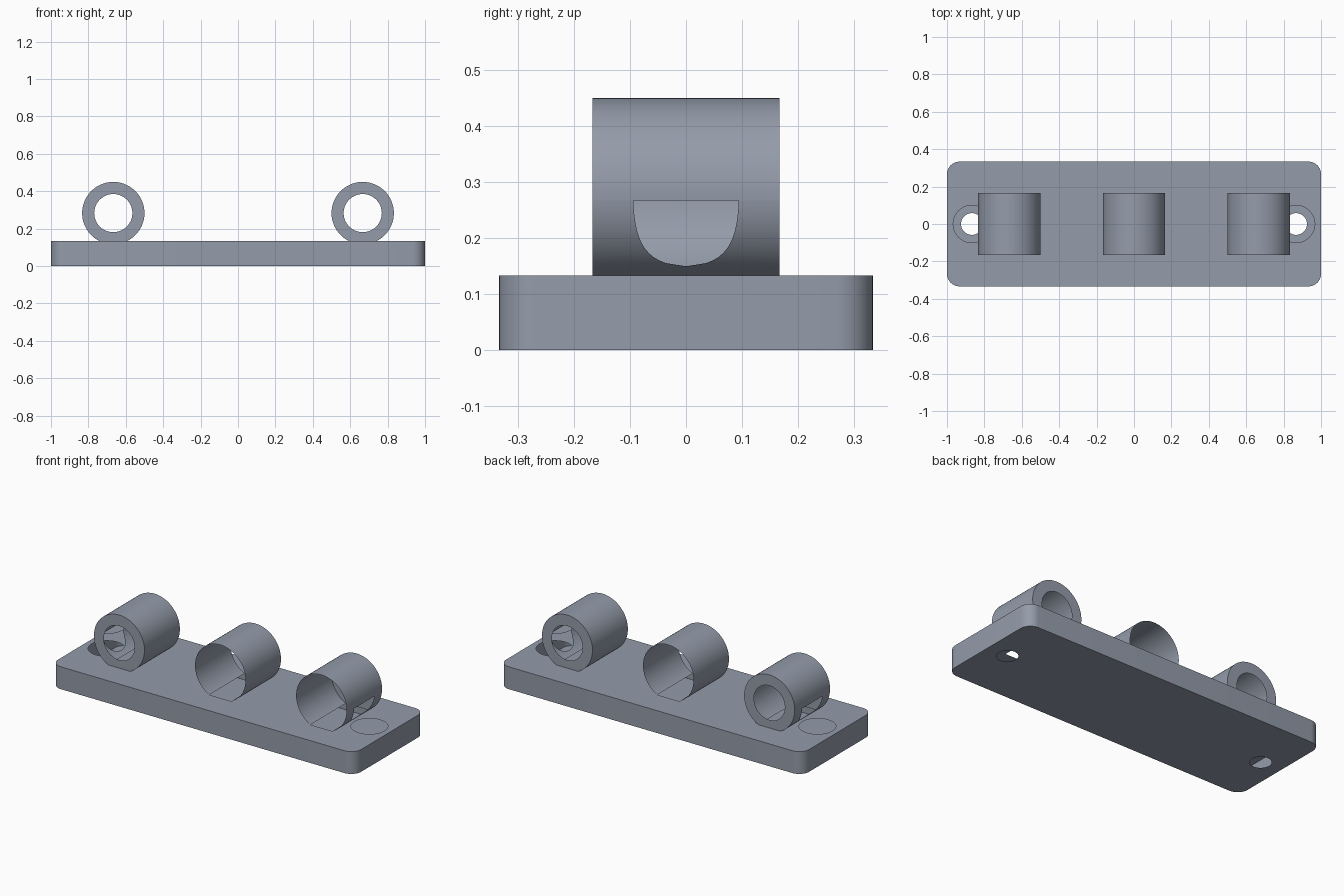
import bpy, bmesh, math
from mathutils import Vector

if "Cube" in bpy.data.objects:
    bpy.data.objects.remove(bpy.data.objects["Cube"])

# Main dimensions
HALF_X, HALF_Y, TOP, CORNER = 1.0, 1 / 3, 0.1333, 0.0667
TUBE_R, BORE_R, TUBE_Z, TUBE_H = 1 / 6, 0.102, 0.2833, 1 / 6
TUBE_X, HOLE_X, HEAD_R, HOLE_R = 0.6667, 0.8667, 0.1, 0.058
NOTCH_LOW, NOTCH_TOP = 0.15, 0.2667
FOOT = math.sqrt(TUBE_R ** 2 - (TUBE_Z - TOP) ** 2)

grey = bpy.data.materials.new("slate grey")
grey.diffuse_color = (0.296, 0.332, 0.402, 1)
grey.use_nodes = True
grey.node_tree.nodes["Principled BSDF"].inputs["Base Color"].default_value = grey.diffuse_color


def finish(name, bm):
    bmesh.ops.remove_doubles(bm, verts=bm.verts[:], dist=1e-5)
    mesh = bpy.data.meshes.new(name)
    bm.to_mesh(mesh)
    bm.free()
    mesh.materials.append(grey)
    obj = bpy.data.objects.new(name, mesh)
    bpy.context.collection.objects.link(obj)
    bpy.ops.object.select_all(action='DESELECT')
    obj.select_set(True)
    bpy.context.view_layer.objects.active = obj
    bpy.ops.object.shade_smooth_by_angle(angle=math.radians(30))
    return obj


def face(bm, pts, want):
    """Polygon whose normal points along want."""
    f = bm.faces.new([bm.verts.new(p) for p in pts])
    f.normal_update()
    if f.normal.dot(Vector(want)) < 0:
        f.normal_flip()


def panel(bm, loops, want):
    """Flat sheet: first loop is the outline, the rest are openings."""
    edges = []
    for pts in loops:
        vs = [bm.verts.new(p) for p in pts]
        edges += [bm.edges.new((vs[i - 1], vs[i])) for i in range(len(vs))]
    out = bmesh.ops.triangle_fill(bm, edges=edges, use_beauty=True,
                                  use_dissolve=False, normal=Vector(want))
    for f in out["geom"]:
        if isinstance(f, bmesh.types.BMFace):
            f.normal_update()
            if f.normal.dot(Vector(want)) < 0:
                f.normal_flip()


def circle(cx, cy, r, n=48):
    return [(cx + r * math.cos(2 * math.pi * i / n),
             cy + r * math.sin(2 * math.pi * i / n)) for i in range(n)]


def at_z(pts, z):
    return [(x, y, z) for x, y in pts]


# Base plate: hollow shell with rounded corners, screw holes and tube openings
outline = []
for k, (sx, sy) in enumerate([(1, 1), (-1, 1), (-1, -1), (1, -1)]):
    for i in range(11):
        a = math.pi / 2 * (k + i / 10)
        outline.append((sx * (HALF_X - CORNER) + CORNER * math.cos(a),
                        sy * (HALF_Y - CORNER) + CORNER * math.sin(a)))
feet = [[(x - FOOT, -TUBE_H), (x + FOOT, -TUBE_H), (x + FOOT, TUBE_H), (x - FOOT, TUBE_H)]
        for x in (-TUBE_X, 0, TUBE_X)]
ends = (-HOLE_X, HOLE_X)
bm = bmesh.new()
top_loops = [outline] + feet + [circle(x, 0, HEAD_R) for x in ends]
panel(bm, [at_z(l, TOP) for l in top_loops], (0, 0, 1))
bottom_loops = [outline] + [circle(x, 0, HOLE_R) for x in ends]
panel(bm, [at_z(l, 0) for l in bottom_loops], (0, 0, -1))
for i in range(len(outline)):
    (x0, y0), (x1, y1) = outline[i - 1], outline[i]
    face(bm, [(x0, y0, 0), (x1, y1, 0), (x1, y1, TOP), (x0, y0, TOP)],
         (y1 - y0, x0 - x1, 0))
finish("base_plate", bm)


def span(a, b, n):
    return [a + (b - a) * i / n for i in range(n)]


# Angles around the tube, with rows exactly on the notch limits
A0 = math.asin((TOP - TUBE_Z) / TUBE_R)
A1 = math.asin((NOTCH_LOW - TUBE_Z) / TUBE_R)
A2 = math.asin((NOTCH_TOP - TUBE_Z) / TUBE_R)
A3 = math.pi - A0
ANGLES = span(A0, A1, 3) + span(A1, A2, 16) + span(A2, A3, 48) + [A3]


def tube(name, cx, side, caps):
    """Thin tube on the plate; side is the direction of the screw notch (0 for none)."""
    bm = bmesh.new()
    s = side or 1

    def point(a, y):
        return (cx + s * TUBE_R * math.cos(a), y, TUBE_Z + TUBE_R * math.sin(a))

    def half_width(a):
        d = TUBE_X + TUBE_R * math.cos(a) - HOLE_X
        return math.sqrt(max(HEAD_R ** 2 - d * d, 0))

    # Curved wall, split into two strips beside the notch
    for i in range(len(ANGLES) - 1):
        a, b = ANGLES[i], ANGLES[i + 1]
        m = (a + b) / 2
        want = (s * math.cos(m), 0, math.sin(m))
        if side and A1 < m < A2:
            wa, wb = half_width(a), half_width(b)
            for t in (-1, 1):
                face(bm, [point(a, t * TUBE_H), point(a, t * wa),
                          point(b, t * wb), point(b, t * TUBE_H)], want)
        else:
            face(bm, [point(a, -TUBE_H), point(a, TUBE_H),
                      point(b, TUBE_H), point(b, -TUBE_H)], want)

    # Flat roof of the notch
    if side:
        w = half_width(A2)
        reach = math.asin(w / HEAD_R)
        arc = [(s * (HOLE_X - HEAD_R * math.cos(t)), HEAD_R * math.sin(t), NOTCH_TOP)
               for t in span(-reach, reach, 20) + [reach]]
        face(bm, arc, (0, 0, -1))

    # Ring-shaped end caps
    for t in caps:
        y = t * TUBE_H
        rim = [point(a, y) for a in ANGLES]
        bore = [(x, y, z) for x, z in circle(cx, TUBE_Z, BORE_R)]
        panel(bm, [rim, bore], (0, t, 0))
    finish(name, bm)


tube("left_tube", -TUBE_X, -1, (-1, 1))
tube("middle_tube", 0, 0, ())
tube("right_tube", TUBE_X, 1, (1,))
